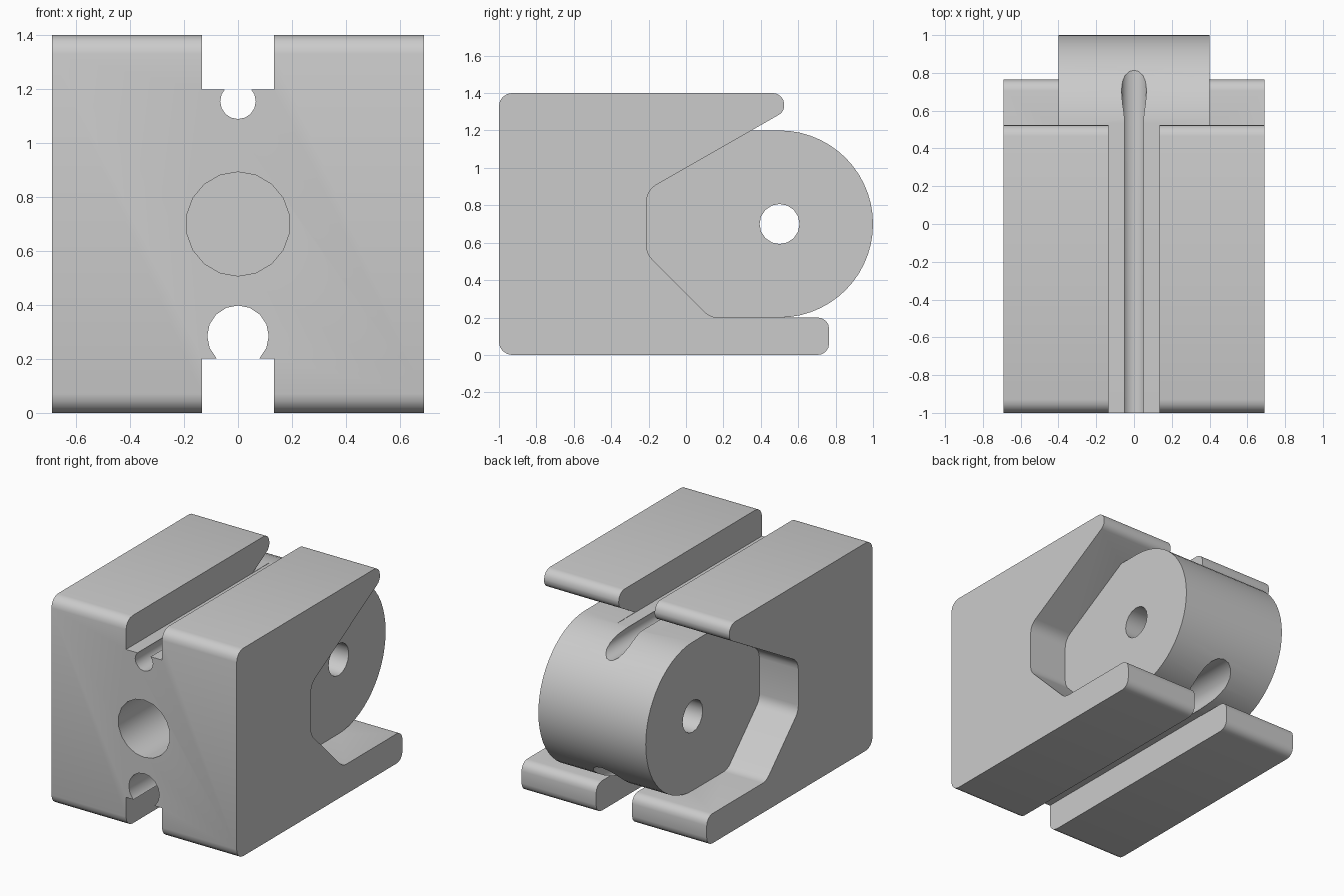
import bpy, bmesh, math
from mathutils import Vector

if "Cube" in bpy.data.objects:
    bpy.data.objects.remove(bpy.data.objects["Cube"])

grey = bpy.data.materials.new("plain grey")
grey.diffuse_color = (0.6, 0.6, 0.6, 1)
grey.use_nodes = True
grey.node_tree.nodes["Principled BSDF"].inputs["Base Color"].default_value = grey.diffuse_color


def fillet(corners, steps=4):
    """Round each (y, z, radius) corner of a closed profile."""
    out = []
    n = len(corners)
    for i, (y, z, r) in enumerate(corners):
        p = Vector((y, z))
        if r == 0:
            out.append(p)
            continue
        a = (Vector(corners[i - 1][:2]) - p).normalized()
        b = (Vector(corners[(i + 1) % n][:2]) - p).normalized()
        half = a.angle(b) / 2
        centre = p + (a + b).normalized() * (r / math.sin(half))
        start = p + a * (r / math.tan(half)) - centre
        end = p + b * (r / math.tan(half)) - centre
        sweep = math.pi - 2 * half
        for k in range(steps + 1):
            t = k / steps
            v = (start * math.sin((1 - t) * sweep) + end * math.sin(t * sweep)) / math.sin(sweep)
            out.append(centre + v)
    return out


def add_object(name, bm):
    bmesh.ops.recalc_face_normals(bm, faces=bm.faces)
    mesh = bpy.data.meshes.new(name)
    bm.to_mesh(mesh)
    bm.free()
    mesh.materials.append(grey)
    ob = bpy.data.objects.new(name, mesh)
    bpy.context.collection.objects.link(ob)
    return ob


def prism(name, profile, half_width):
    """Extrude a (y, z) profile symmetrically along x."""
    bm = bmesh.new()
    face = bm.faces.new([bm.verts.new((-half_width, y, z)) for y, z in profile])
    new = bmesh.ops.extrude_face_region(bm, geom=[face])["geom"]
    verts = [g for g in new if isinstance(g, bmesh.types.BMVert)]
    bmesh.ops.translate(bm, verts=verts, vec=(2 * half_width, 0, 0))
    return add_object(name, bm)


def rod(name, axis, start, end, radius, sides):
    """Cylinder between two points, along x or y."""
    bm = bmesh.new()
    start, end = Vector(start), Vector(end)
    bmesh.ops.create_cone(bm, cap_ends=True, segments=sides, radius1=radius,
                          radius2=radius, depth=(end - start).length)
    bm.transform(Vector(axis).to_track_quat('Z', 'Y').to_matrix().to_4x4())
    bmesh.ops.translate(bm, verts=bm.verts, vec=(start + end) / 2)
    return add_object(name, bm)


def combine(target, tool, operation):
    mod = target.modifiers.new(operation, 'BOOLEAN')
    mod.operation = operation
    mod.solver = 'EXACT'
    mod.object = tool
    bpy.context.view_layer.objects.active = target
    bpy.ops.object.modifier_apply(modifier=mod.name)
    bpy.data.objects.remove(tool)


# Outer jaw block with its open mouth and two lips
body = prism("clamp_body", fillet([
    (-1, 0, .07), (.765, 0, .06), (.765, .2, .06), (.13, .2, .1),
    (-.21, .54, .1), (-.21, .88, .1), (.525, 1.30, .055), (.525, 1.4, .06),
    (-1, 1.4, .07)]), .69)

# Round-ended tongue in the mouth
arc = [(.5 + .5 * math.cos(a), .7 + .5 * math.sin(a))
       for a in (math.radians(-90 + 180 * i / 28) for i in range(29))]
tongue = prism("tongue", [(-.6, .1), (.5, .1)] + arc + [(-.6, 1.2)], .4)
combine(body, tongue, 'UNION')

# Square slots along the top and bottom
for low, high in ((-.2, .202), (1.198, 1.6)):
    slot = prism("slot", [(-1.3, low), (1.3, low), (1.3, high), (-1.3, high)], .134)
    combine(body, slot, 'DIFFERENCE')

# Round channels, front bore and cross pin hole
Y, X = (0, 1, 0), (1, 0, 0)
for cutter in (
        rod("upper_channel", Y, (0, -1.3, 1.155), (0, 1.3, 1.155), .066, 16),
        rod("lower_channel", Y, (0, -1.3, .284), (0, 1.3, .284), .114, 16),
        rod("front_bore", Y, (0, -1.3, .7), (0, 0, .7), .193, 18),
        rod("pin_hole", X, (-1, .5, .7), (1, .5, .7), .107, 16)):
    combine(body, cutter, 'DIFFERENCE')

# Smooth the curves, keep edges crisp
bpy.ops.object.select_all(action='DESELECT')
body.select_set(True)
bpy.context.view_layer.objects.active = body
bpy.ops.object.shade_smooth_by_angle(angle=math.radians(30))
